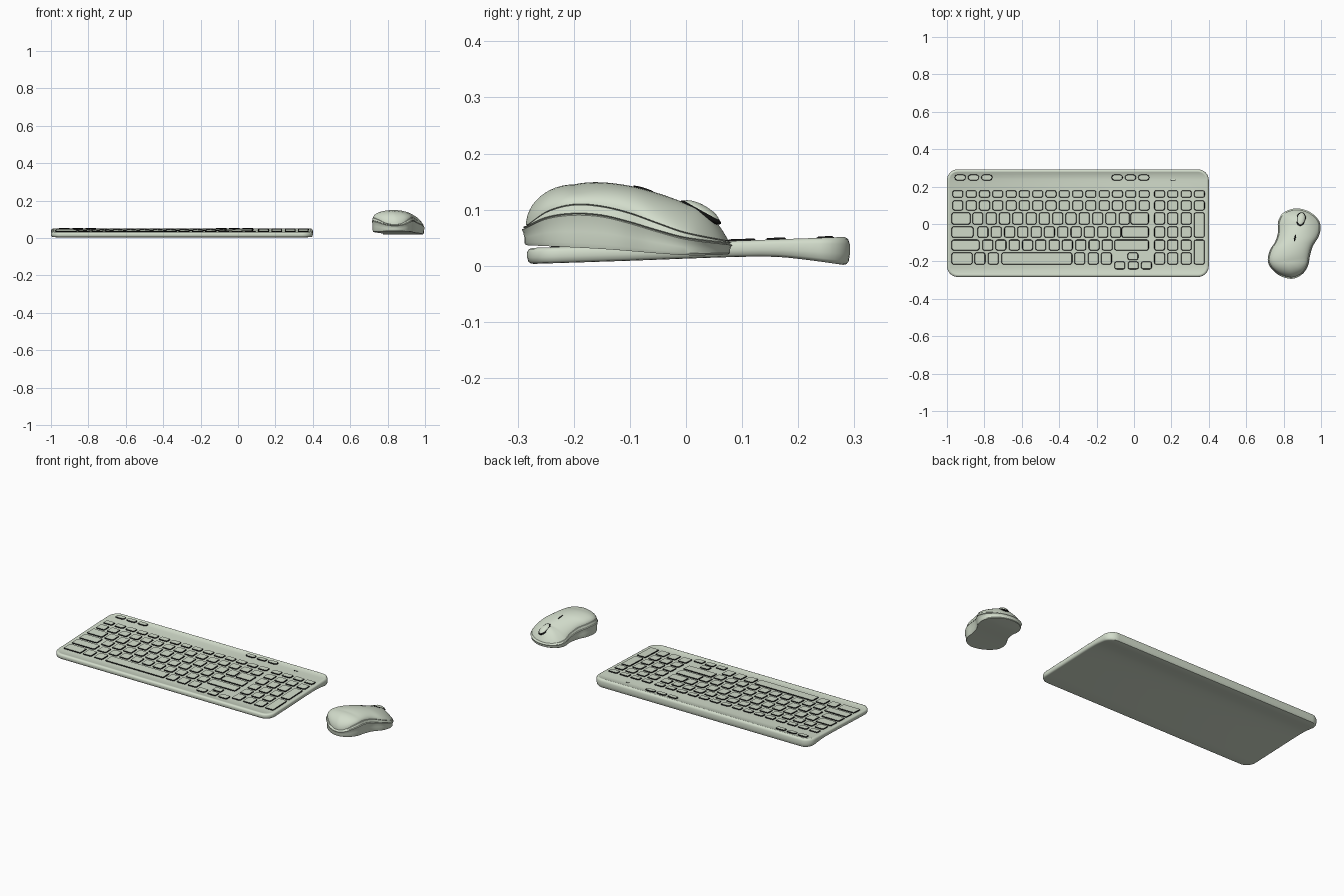
import bpy, bmesh, math
from mathutils import Vector

if "Cube" in bpy.data.objects:
    bpy.data.objects.remove(bpy.data.objects["Cube"])

mat = bpy.data.materials.new("pale_grey_green")
mat.diffuse_color = (0.65, 0.72, 0.60, 1)
mat.use_nodes = True
mat.node_tree.nodes["Principled BSDF"].inputs["Base Color"].default_value = mat.diffuse_color
dark = bpy.data.materials.new("black")
dark.diffuse_color = (0.006, 0.006, 0.006, 1)
dark.use_nodes = True
dark.node_tree.nodes["Principled BSDF"].inputs["Base Color"].default_value = dark.diffuse_color


def interp(pts, y):
    """Smoothed interpolation through (y, z) pairs."""
    if y <= pts[0][0]:
        return pts[0][1]
    for i in range(len(pts) - 1):
        (y0, z0), (y1, z1) = pts[i], pts[i + 1]
        if y <= y1:
            za, zb = pts[max(i - 1, 0)], pts[min(i + 2, len(pts) - 1)]
            m0 = (z1 - za[1]) / (y1 - za[0]) * (y1 - y0)
            m1 = (zb[1] - z0) / (zb[0] - y0) * (y1 - y0)
            t = (y - y0) / (y1 - y0)
            return ((2*t**3 - 3*t**2 + 1) * z0 + (t**3 - 2*t**2 + t) * m0
                    + (3*t**2 - 2*t**3) * z1 + (t**3 - t**2) * m1)
    return pts[-1][1]


def finish(bm, name, angle=40, dark_sides=False):
    bmesh.ops.recalc_face_normals(bm, faces=bm.faces)
    if dark_sides:
        for f in bm.faces:
            f.material_index = int(f.normal.z < 0.95)
    me = bpy.data.meshes.new(name)
    bm.to_mesh(me)
    bm.free()
    me.materials.append(mat)
    me.materials.append(dark)
    ob = bpy.data.objects.new(name, me)
    bpy.context.collection.objects.link(ob)
    bpy.ops.object.select_all(action='DESELECT')
    ob.select_set(True)
    bpy.context.view_layer.objects.active = ob
    bpy.ops.object.shade_smooth_by_angle(angle=math.radians(angle))
    return ob


def rounded_rect(x0, x1, y0, y1, r, seg):
    pts = []
    for cx, cy, a0 in ((x1 - r, y1 - r, 0), (x0 + r, y1 - r, 90),
                       (x0 + r, y0 + r, 180), (x1 - r, y0 + r, 270)):
        for i in range(seg + 1):
            a = math.radians(a0 + 90 * i / seg)
            pts.append((cx + r * math.cos(a), cy + r * math.sin(a)))
    return pts


def loft(bm, rings, cap=True):
    vs = [[bm.verts.new(p) for p in ring] for ring in rings]
    n = len(vs[0])
    for a, b in zip(vs, vs[1:]):
        for i in range(n):
            bm.faces.new((a[i], a[(i + 1) % n], b[(i + 1) % n], b[i]))
    if cap:
        bm.faces.new(vs[0][::-1])
        bm.faces.new(vs[-1])


# ---- keyboard body: rounded plate, bent underside, sloping deck ----
UNDER = [(-0.285, 0.003), (-0.1, 0.009), (0.08, 0.0155), (0.16, 0.016),
         (0.22, 0.010), (0.292, 0.0)]


def deck(y):
    return 0.041 + 0.035 * y


bm = bmesh.new()
rings = []
for inset, t in ((0.012, 0), (0.006, 0.04), (0.002, 0.15), (0, 0.4), (0, 0.75),
                 (0.003, 0.92), (0.009, 1.0), (0.014, 1.0), (0.017, 0.95)):
    rings.append([(x, y, t) for x, y in rounded_rect(
        -1 + inset, 0.4 - inset, -0.283 + inset, 0.292 - inset, 0.058 - inset, 8)])
loft(bm, rings)
for y in (-0.2, -0.1, 0, 0.06, 0.1, 0.13, 0.16, 0.18, 0.2, 0.22, 0.24, 0.26):
    bmesh.ops.bisect_plane(bm, geom=bm.verts[:] + bm.edges[:] + bm.faces[:],
                           plane_co=(0, y, 0), plane_no=(0, 1, 0))
for v in bm.verts:
    lo = interp(UNDER, v.co.y)
    v.co.z = lo + v.co.z * (deck(v.co.y) + 0.0005 - lo)
finish(bm, "keyboard_body")


# ---- keys: pale caps with black skirts ----
def key(bm, x0, x1, y0, y1, r=0.008, h=0.0035):
    rings = []
    for inset, dz in ((-0.002, -0.004), (-0.002, 0), (0.001, h)):
        rings.append([(x, y, deck(y) + dz) for x, y in rounded_rect(
            x0 + inset, x1 - inset, y0 + inset, y1 - inset, r - inset, 3)])
    loft(bm, rings)


W, P, L, R = 0.053, 0.0711, -0.973, 0.077


def key_run(bm, x, n, y0, y1, w=W, **kw):
    for i in range(n):
        key(bm, x + i * P, x + i * P + w, y0, y1, **kw)


ROWS = [(0.144, 0.177), (0.075, 0.123), (0.0, 0.059),
        (-0.07, -0.016), (-0.139, -0.086), (-0.214, -0.155)]
bm = bmesh.new()
for y0, y1 in ROWS[:2]:
    key_run(bm, -0.968, 15, y0, y1)
# rows with a wide key at each end: left end, first single, count, right start
for (y0, y1), (le, x, n, rs) in zip(ROWS[2:5], ((-0.877, -0.861, 12, -0.016),
                                               (-0.861, -0.834, 11, -0.064),
                                               (-0.829, -0.809, 10, -0.102))):
    key(bm, L, le, y0, y1)
    key_run(bm, x, n, y0, y1)
    key(bm, rs, R, y0, y1)
y0, y1 = ROWS[5]
key(bm, L, -0.866, y0, y1)
key_run(bm, -0.850, 2, y0, y1)
key(bm, -0.706, -0.332, y0, y1)
key_run(bm, -0.316, 3, y0, y1)
finish(bm, "main_keys", 30, True)

bm = bmesh.new()
key(bm, -0.032, 0.021, -0.19, -0.155)
key_run(bm, -0.102, 3, -0.24, -0.203)
finish(bm, "arrow_keys", 30, True)

bm = bmesh.new()
for i, (y0, y1) in enumerate(ROWS):
    key_run(bm, 0.110, 4 if i < 2 else 3, y0, y1)
key(bm, 0.323, 0.376, -0.07, 0.059)
key(bm, 0.323, 0.376, -0.214, -0.086)
finish(bm, "number_pad_keys", 30, True)

bm = bmesh.new()
for x in (-0.957, -0.118):
    key_run(bm, x, 3, 0.235, 0.262, w=0.056, r=0.0125, h=0.003)
finish(bm, "media_keys", 30, True)

bm = bmesh.new()
key(bm, 0.198, 0.22, 0.232, 0.238, r=0.0028, h=0.001)
finish(bm, "status_light", 30, True)

# ---- mouse: outline from nose, down the right side, back up the left ----
OUT = [(.862, .083), (.93, .07), (.979, .032), (.998, -.011), (.989, -.064),
       (.957, -.118), (.941, -.171), (.93, -.225), (.898, -.270), (.845, -.293),
       (.781, -.277), (.733, -.237), (.715, -.193), (.727, -.139), (.754, -.096),
       (.770, -.043), (.770, .011), (.798, .06)]
BASE = [(-.29, .037), (-.15, .03), (0, .019), (.08, .02)]
SEAM_LOW = [(-.29, .065), (-.25, .083), (-.2, .09), (-.15, .087), (-.1, .075),
            (-.05, .06), (0, .047), (.08, .037)]
SEAM_TOP = [(-.29, .073), (-.25, .098), (-.2, .11), (-.15, .107), (-.1, .095),
            (-.05, .077), (0, .06), (.08, .045)]
CREST = [(-.25, .13), (-.2, .145), (-.16, .149), (-.108, .144), (-.055, .131),
         (0, .111), (.05, .085)]
A, B = Vector((.885, 0)), Vector((.82, -.2))

SUB = 5
pts = []
for i in range(len(OUT)):
    p0, p1, p2, p3 = (Vector(OUT[(i + k) % len(OUT)]) for k in (-1, 0, 1, 2))
    for s in range(SUB):
        t = s / SUB
        pts.append(0.5 * (2*p1 + (p2 - p0)*t + (2*p0 - 5*p1 + 4*p2 - p3)*t*t
                          + (3*p1 - p0 - 3*p2 + p3)*t**3))
N = len(pts)
spine = []
for i in range(N):
    mid = (pts[i] + pts[-i % N]) / 2
    t = min(max((mid - A).dot(B - A) / (B - A).length_squared, 0), 1)
    spine.append(A.lerp(B, t))


def inward_ring(inset, f, height):
    ring = []
    for p, s in zip(pts, spine):
        start = p + (s - p).normalized() * inset
        q = start.lerp(s, f)
        ring.append((q.x, q.y, height(p.y, q.y, s.y, f)))
    return ring


def mouse_ring(inset, height):
    return inward_ring(inset, 0, lambda py, qy, sy, f: height(py))


def between(t):
    return lambda y: interp(BASE, y) * (1 - t) + interp(SEAM_LOW, y) * t


def dome(py, qy, sy, f):
    power = 0.52 + 0.43 * min(max((py + 0.12) / 0.14, 0), 1)
    d = max(1 - (1 - f) ** 2, 0) ** power
    lo = interp(SEAM_TOP, py)
    return lo + (interp(CREST, sy) - lo) * d


# lower base with flat underside
bm = bmesh.new()
rings = [inward_ring(.008, f, lambda py, qy, sy, f: interp(BASE, qy))
         for f in (1, .5, .1, 0)]
rings += [mouse_ring(.005, between(.15)), mouse_ring(.005, between(.5)),
          mouse_ring(.003, between(.8)), mouse_ring(0, between(1))]
rings.append(mouse_ring(.006, lambda y: interp(SEAM_LOW, y) + .002))
# band between the two seams
rings.append(mouse_ring(.002, lambda y: interp(SEAM_LOW, y) + .004))
rings.append(mouse_ring(.006, lambda y: interp(SEAM_TOP, y) - .002))
rings.append(mouse_ring(.014, lambda y: interp(SEAM_TOP, y) - .001))
loft(bm, rings, cap=False)
bmesh.ops.remove_doubles(bm, verts=bm.verts, dist=1e-5)
finish(bm, "mouse_base", 35)

# domed top shell
bm = bmesh.new()
loft(bm, [mouse_ring(.014, lambda y: interp(SEAM_TOP, y) - .002)]
     + [inward_ring(.008, 1 - math.cos(k / 12 * math.pi / 2), dome)
        for k in range(13)], cap=False)
bmesh.ops.remove_doubles(bm, verts=bm.verts, dist=1e-5)
finish(bm, "mouse_top_shell", 50)


# scroll wheel in its dark slot, and a dark indicator slit
def pebble(name, loc, scale, tilt, material):
    bpy.ops.mesh.primitive_uv_sphere_add(segments=24, ring_count=12, radius=1,
                                         location=loc, rotation=(tilt, 0, -0.2))
    ob = bpy.context.object
    ob.name = name
    ob.scale = scale
    ob.data.materials.append(material)
    bpy.ops.object.shade_smooth()


pebble("scroll_wheel", (.893, .026, .095), (.022, .038, .014), -0.5, mat)
pebble("scroll_wheel_slot", (.893, .026, .095), (.026, .042, .009), -0.5, dark)
pebble("mouse_indicator", (.861, -.075, .1365), (.004, .02, .0025), -0.3, dark)
